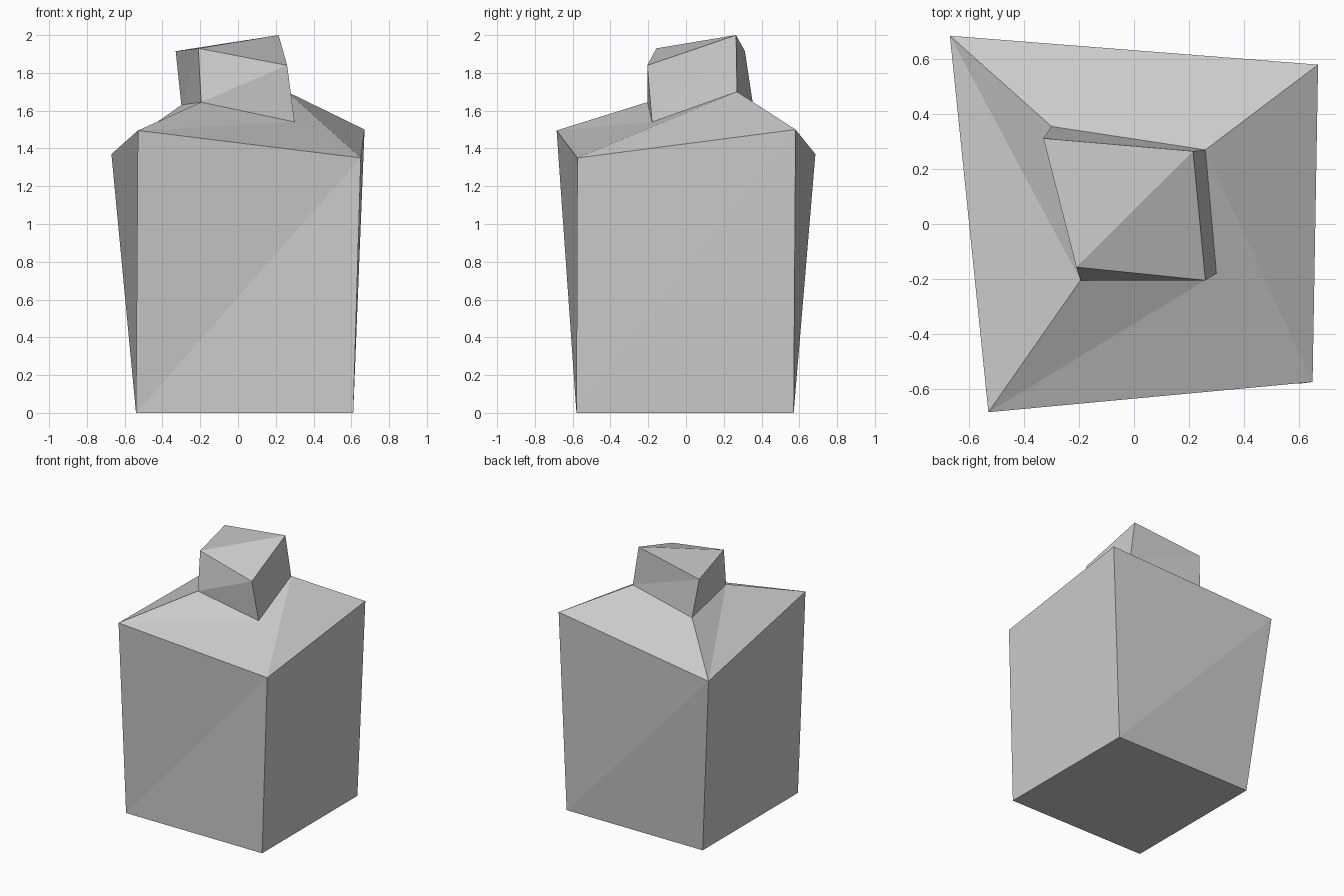
import bpy
import bmesh

if "Cube" in bpy.data.objects:
    bpy.data.objects.remove(bpy.data.objects["Cube"])

# Corner rings from bottom to top, each ordered front-left, front-right, back-right, back-left
RINGS = [
    # base
    [(-0.54, -0.58, 0.0), (0.61, -0.58, 0.0), (0.61, 0.57, 0.0), (-0.54, 0.57, 0.0)],
    # shoulder rim
    [(-0.53, -0.685, 1.495), (0.65, -0.575, 1.35), (0.67, 0.58, 1.50), (-0.67, 0.685, 1.37)],
    # neck base
    [(-0.195, -0.205, 1.645), (0.30, -0.18, 1.54), (0.26, 0.27, 1.70), (-0.30, 0.355, 1.63)],
    # neck top
    [(-0.21, -0.157, 1.93), (0.26, -0.205, 1.84), (0.215, 0.265, 2.0), (-0.33, 0.312, 1.915)],
]

grey = bpy.data.materials.new("plain_grey")
grey.diffuse_color = (0.6, 0.6, 0.6, 1.0)
grey.use_nodes = True
grey.node_tree.nodes["Principled BSDF"].inputs["Base Color"].default_value = grey.diffuse_color

bm = bmesh.new()
rings = [[bm.verts.new(co) for co in ring] for ring in RINGS]

# Twisted walls, shoulders and neck: every side is split along the same diagonal
for low, high in zip(rings, rings[1:]):
    for i in range(4):
        j = (i + 1) % 4
        bm.faces.new((low[i], low[j], high[j]))
        bm.faces.new((low[i], high[j], high[i]))

# Flat bottom and creased top
bm.faces.new(reversed(rings[0]))
top = rings[-1]
bm.faces.new((top[0], top[1], top[2]))
bm.faces.new((top[0], top[2], top[3]))

bmesh.ops.recalc_face_normals(bm, faces=bm.faces)
mesh = bpy.data.meshes.new("square_bottle")
bm.to_mesh(mesh)
bm.free()
mesh.materials.append(grey)
bpy.context.collection.objects.link(bpy.data.objects.new("square_bottle", mesh))
